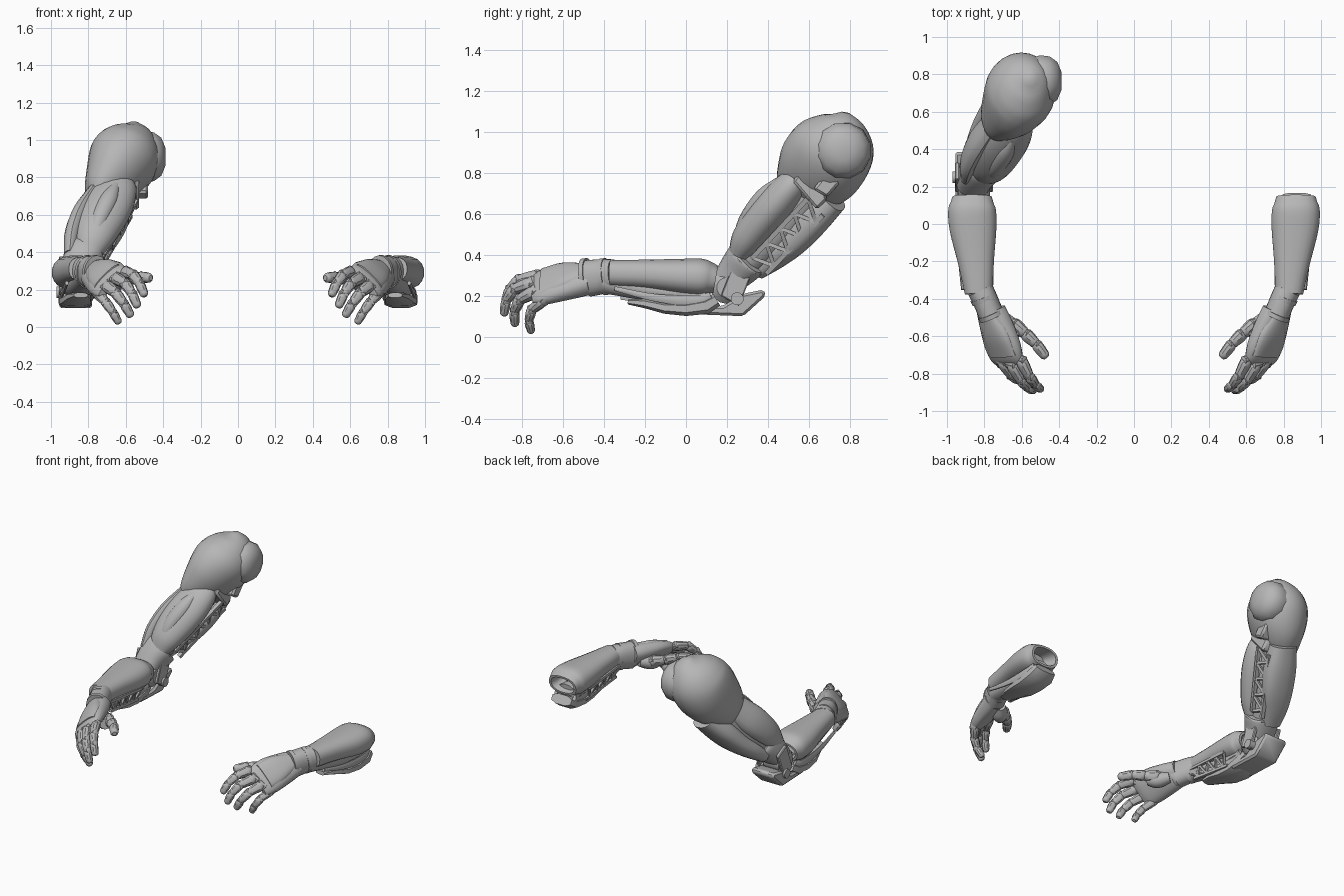
import bpy, bmesh, math
from mathutils import Vector, Matrix

cube = bpy.data.objects.get("Cube")
if cube:
    bpy.data.objects.remove(cube, do_unlink=True)

grey = bpy.data.materials.new("plain_grey")
grey.use_nodes = True
grey.diffuse_color = (0.47, 0.47, 0.47, 1)
grey.node_tree.nodes["Principled BSDF"].inputs["Base Color"].default_value = (0.47, 0.47, 0.47, 1)
X = Vector((1, 0, 0))


def finish(name, bm, angle=35):
    bmesh.ops.recalc_face_normals(bm, faces=bm.faces)
    mesh = bpy.data.meshes.new(name)
    bm.to_mesh(mesh)
    bm.free()
    mesh.materials.append(grey)
    ob = bpy.data.objects.new(name, mesh)
    bpy.context.collection.objects.link(ob)
    bpy.ops.object.select_all(action='DESELECT')
    ob.select_set(True)
    bpy.context.view_layer.objects.active = ob
    bpy.ops.object.shade_smooth_by_angle(angle=math.radians(angle))
    return ob


def spline(stations, steps):
    """Catmull-Rom between stations given as (x, y, z, ra, rb)."""
    p = [Vector(s) for s in stations]
    if steps < 2:
        return p
    p = [2 * p[0] - p[1]] + p + [2 * p[-1] - p[-2]]
    out = []
    for a, b, c, d in zip(p, p[1:], p[2:], p[3:]):
        for i in range(steps):
            t = i / steps
            out.append((2 * b + (c - a) * t + (2 * a - 5 * b + 4 * c - d) * t * t
                        + (3 * b - 3 * c + d - a) * t ** 3) / 2)
    return out + [p[-2]]


def loft(name, stations, side=X, sides=20, steps=4, power=2.0, hollow=0, angle=35):
    """Skin of rounded cross-sections; hollow sinks the last end inward."""
    pts = spline(stations, steps)
    pos = [Vector(p[:3]) for p in pts]
    bm = bmesh.new()
    frames = []
    for i, p in enumerate(pts):
        d = (pos[min(i + 1, len(pos) - 1)] - pos[max(i - 1, 0)]).normalized()
        s = (side - d * side.dot(d)).normalized()
        frames.append((pos[i], s, d.cross(s), max(p[3], .003), max(p[4], .003)))
    if hollow:
        c, s, u, a, b = frames[-1]
        frames += [(c, s, u, a * .84, b * .8),
                   (c - s.cross(u) * hollow, s, u, a * .65, b * .6)]
    rings = []
    for c, s, u, a, b in frames:
        ring = []
        for k in range(sides):
            t = math.tau * (k + .5) / sides
            co, si = math.cos(t), math.sin(t)
            ring.append(bm.verts.new(c + s * a * math.copysign(abs(co) ** (2 / power), co)
                                     + u * b * math.copysign(abs(si) ** (2 / power), si)))
        rings.append(ring)
    for r, q in zip(rings, rings[1:]):
        for k in range(sides):
            bm.faces.new((r[k], r[k - 1], q[k - 1], q[k]))
    bm.faces.new(rings[0])
    bm.faces.new(rings[-1])
    return finish(name, bm, angle)


def strut(name, a, b, r):
    return loft(name, [(*a, r, r), (*b, r, r)], X, 4, 1)


def truss(name, a0, a1, b0, b1, n, r):
    """Two rails joined by a zigzag."""
    a0, a1, b0, b1 = map(Vector, (a0, a1, b0, b1))
    obs = [strut(name + "_rail", a0, a1, r * 1.3), strut(name + "_rail", b0, b1, r * 1.3)]
    for i in range(n):
        p, m, q = i / n, (i + .5) / n, (i + 1) / n
        obs.append(strut(name + "_brace", a0.lerp(a1, p), b0.lerp(b1, m), r))
        obs.append(strut(name + "_brace", b0.lerp(b1, m), a0.lerp(a1, q), r))
    return obs


def slab(name, profile, x0, x1, bevel=.012):
    """Extrude a y-z outline across x."""
    bm = bmesh.new()
    f = bm.faces.new([bm.verts.new((x0, y, z)) for y, z in profile])
    r = bmesh.ops.extrude_face_region(bm, geom=[f])
    bmesh.ops.translate(bm, vec=(x1 - x0, 0, 0),
                        verts=[v for v in r["geom"] if isinstance(v, bmesh.types.BMVert)])
    bmesh.ops.bevel(bm, geom=bm.edges[:], offset=bevel, segments=1, affect='EDGES')
    return finish(name, bm)


# Forearm shells, modelled on the left side
arm = []
arm.append(loft("forearm_top_shell", [
    (.83, -.37, .31, .075, .065), (.845, -.2, .305, .098, .072), (.86, -.03, .295, .126, .086),
    (.866, .07, .29, .129, .092), (.866, .115, .285, .115, .08), (.866, .145, .28, .106, .068)],
    power=2.4, hollow=.1))
arm.append(loft("forearm_core", [(.81, -.4, .27, .06, .06), (.85, -.1, .22, .07, .06),
                                 (.865, .1, .21, .08, .06)], sides=12))
arm.append(loft("forearm_lower_shell", [
    (.84, -.28, .17, .04, .014), (.85, -.2, .162, .065, .024), (.865, -.1, .14, .085, .03),
    (.87, 0, .135, .092, .036), (.87, .1, .15, .095, .042), (.87, .15, .18, .08, .035)],
    sides=8, steps=1, power=2.6))
for x, w in ((.935, .01), (.79, .012)):
    arm.append(loft("forearm_side_bar", [(x - .02, -.35, .235, w, .012), (x, -.15, .19, w, .02),
                                         (x + .01, .05, .175, w, .03), (x, .12, .2, w, .02)], sides=8))
arm += truss("forearm_truss", (.762, -.34, .265), (.755, 0, .235),
             (.775, -.32, .19), (.785, 0, .15), 4, .01)

# Wrist cuff and bands
arm.append(loft("wrist_cuff", [(.822, -.35, .30, .07, .078), (.798, -.40, .295, .068, .085),
                               (.767, -.475, .285, .068, .09)], power=2.3))
for y, x in ((-.395, .803), (-.485, .762)):
    arm.append(loft("wrist_band", [(x + .005, y + .01, .295, .072, .091),
                                   (x - .005, y - .012, .292, .071, .091)], steps=1))

# Palm, running from wrist to knuckles and tilted with the thumb edge up
across = Vector((-.145, -.035, .115)).normalized()
arm.append(loft("palm", [(.765, -.46, .285, .085, .06), (.74, -.53, .275, .1, .06),
                         (.705, -.64, .258, .116, .052), (.683, -.71, .24, .112, .04),
                         (.672, -.745, .23, .095, .024)], across, power=2.5))
arm.append(loft("back_of_hand_plate", [(.765, -.49, .305, .055, .045), (.732, -.6, .292, .088, .038),
                                       (.697, -.705, .265, .092, .026)], across, power=2.6))
arm.append(loft("thumb_pad", [(.71, -.49, .25, .035, .035), (.66, -.55, .238, .052, .05),
                              (.62, -.6, .245, .036, .036)], across, 12))


def digit(name, joints, r):
    """Rounded segments between joints, each with its own ball joint."""
    for i, (a, b) in enumerate(zip(joints, joints[1:])):
        a, b = Vector(a), Vector(b)
        q = r * (1 - .1 * i)
        last = i == len(joints) - 2
        prof = ((-.08, .6), (.06, .95), (.3, 1.05), (.65, .95), (.9, .85), (1.03, .45 if last else .7))
        arm.append(loft(name + "_segment", [(*a.lerp(b, t), q * w, q * w * .95) for t, w in prof],
                        across, 10, 2))
        arm.append(loft(name + "_joint", [(*(a + across * q * t), q * w, q * w) for t, w in
                        ((-.95, .5), (-.8, .75), (.8, .75), (.95, .5))], Vector((0, 0, 1)), 10, 1))


fingers = {
    "index": ((.605, -.725, .295), (.545, -.86, .30), (.497, -.885, .165)),
    "middle": ((.655, -.75, .262), (.585, -.89, .25), (.535, -.89, .105)),
    "ring": ((.705, -.735, .222), (.64, -.865, .19), (.57, -.835, .055)),
    "pinky": ((.75, -.695, .18), (.695, -.80, .13), (.635, -.755, .02))}
for name, (a, c, b) in fingers.items():
    a, c, b = Vector(a), Vector(c), Vector(b)
    path = [a * (1 - t) ** 2 + c * 2 * t * (1 - t) + b * t * t for t in (0, .4, .72, 1)]
    digit(name + "_finger", path, .029 if name == "pinky" else .032)
digit("thumb", [(.65, -.53, .25), (.582, -.585, .258), (.525, -.64, .266), (.468, -.713, .262)], .038)

# Mirror the whole forearm to the right
for ob in arm:
    base = ob.name
    mesh = ob.data.copy()
    mesh.transform(Matrix.Scale(-1, 4, X))
    mesh.flip_normals()
    ob.name = "left_" + base
    bpy.context.collection.objects.link(bpy.data.objects.new("right_" + base, mesh))

# Right elbow
slab("elbow_hood", [(.03, .11), (.28, .1), (.39, .2), (.38, .23), (.28, .21), (.18, .15), (.05, .15)],
     -.955, -.78)
loft("elbow_ball", [(-.94, .2, .24, .05, .05), (-.92, .2, .24, .08, .08),
                    (-.8, .2, .24, .08, .08), (-.77, .2, .24, .05, .05)], Vector((0, 1, 0)), 14, 1)
for x in (-.945, -.765):
    loft("elbow_hinge", [(x - .025, .25, .185, .032, .032), (x + .025, .25, .185, .032, .032)],
         Vector((0, 1, 0)), 12, 1)
    slab("elbow_link", [(.17, .2), (.26, .15), (.33, .33), (.24, .38)], x - .012, x + .012, .005)
loft("elbow_cuff", [(-.865, .2, .27, .085, .075), (-.845, .255, .33, .098, .095),
                    (-.82, .30, .38, .108, .105), (-.81, .315, .395, .1, .1)], power=2.5)

# Right upper arm: core, front and back muscle shells, open truss on the inside
loft("upper_arm_core", [(-.83, .29, .36, .07, .08), (-.765, .44, .51, .09, .1),
                        (-.67, .62, .72, .09, .1)], sides=12)
loft("biceps_shell", [(-.80, .255, .40, .07, .05), (-.772, .30, .475, .105, .08),
                      (-.735, .375, .57, .13, .092), (-.685, .455, .665, .13, .092),
                      (-.64, .53, .75, .105, .075), (-.62, .575, .79, .06, .04)])
loft("biceps_ridge", [(-.775, .235, .43, .015, .015), (-.745, .295, .56, .045, .042),
                      (-.69, .38, .68, .05, .045), (-.65, .45, .76, .02, .02)], sides=14)
loft("triceps_shell", [(-.85, .355, .32, .06, .04), (-.81, .44, .385, .085, .055),
                       (-.755, .53, .46, .105, .065), (-.70, .62, .56, .11, .075),
                       (-.645, .72, .67, .09, .07)], power=2.4)
loft("outer_arm_shell", [(-.9, .25, .38, .03, .05), (-.885, .33, .48, .045, .085),
                         (-.84, .43, .59, .05, .1), (-.77, .53, .7, .04, .09)], sides=14)
truss("upper_arm_truss", (-.72, .325, .385), (-.545, .595, .675),
      (-.74, .395, .31), (-.575, .67, .595), 4, .013)

# Right shoulder
loft("shoulder_cap", [(-.755, .52, .66, .045, .095), (-.725, .565, .715, .105, .15),
                      (-.66, .64, .81, .162, .208), (-.61, .705, .90, .188, .213),
                      (-.58, .745, .98, .165, .185), (-.56, .77, 1.05, .105, .112),
                      (-.555, .78, 1.095, .02, .02)], sides=24)
loft("shoulder_ball", [(-.58, .765, .91, .12, .12), (-.50, .765, .91, .142, .142),
                       (-.45, .765, .91, .135, .135), (-.41, .765, .91, .105, .105),
                       (-.388, .765, .91, .05, .05)], Vector((0, 1, 0)), 12, 1, angle=40)
slab("shoulder_bracket", [(.62, .72), (.69, .68), (.76, .76), (.70, .82)], -.57, -.48)
slab("armpit_plate", [(.52, .76), (.64, .62), (.69, .67), (.66, .78), (.56, .81)], -.63, -.53)
